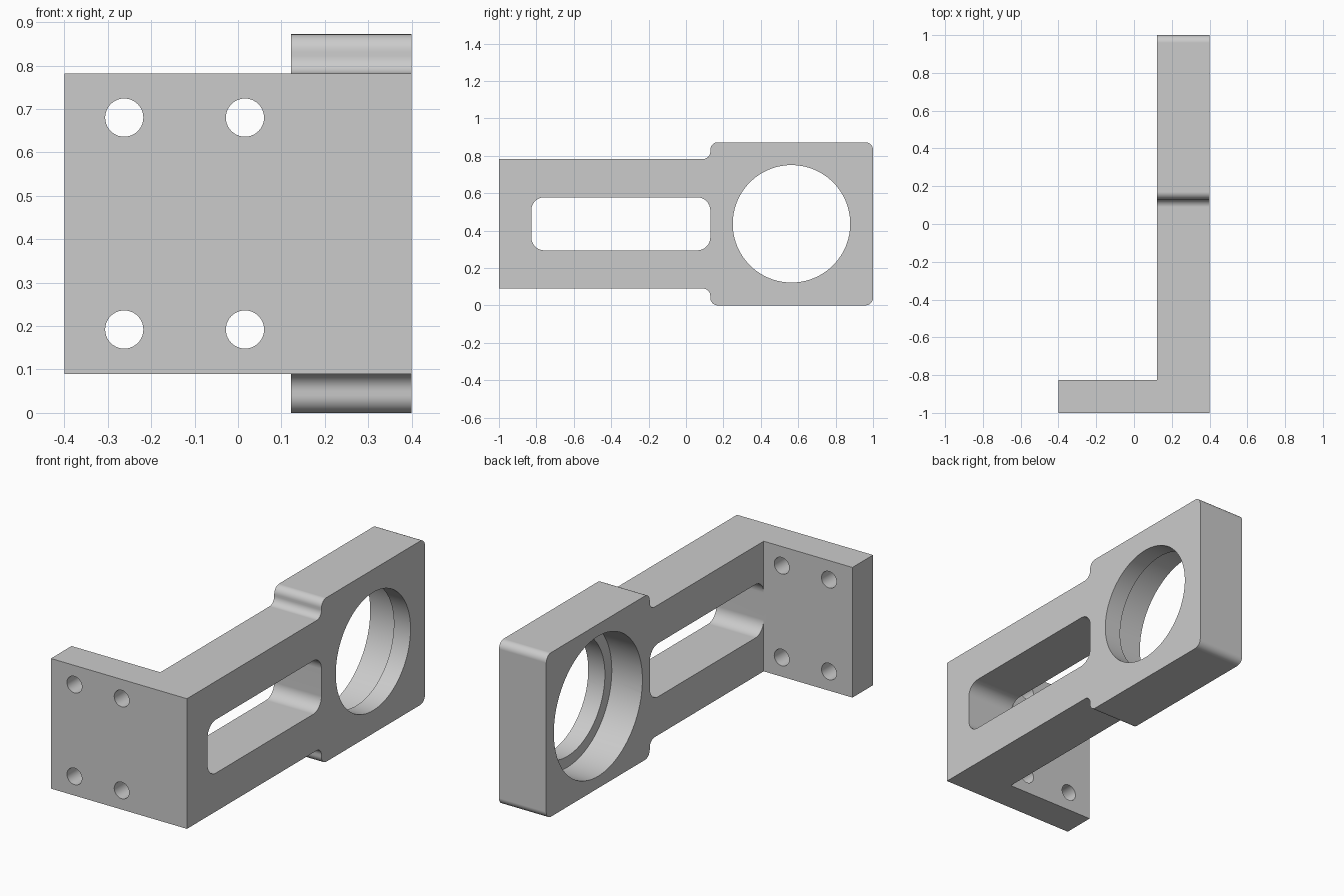
import bpy
import bmesh
from math import cos, sin, pi, radians
from mathutils import Vector

if "Cube" in bpy.data.objects:
    bpy.data.objects.remove(bpy.data.objects["Cube"])

grey = bpy.data.materials.new("plain grey")
grey.use_nodes = True
grey.diffuse_color = (0.6, 0.6, 0.6, 1)
grey.node_tree.nodes["Principled BSDF"].inputs["Base Color"].default_value = (0.6, 0.6, 0.6, 1)


def rounded(corners, steps=8):
    """Outline from (a, b, radius) right-angled corners."""
    pts = []
    for i, (a, b, r) in enumerate(corners):
        p = Vector((a, b))
        if not r:
            pts.append(p)
            continue
        u = (Vector(corners[i - 1][:2]) - p).normalized()
        v = (Vector(corners[(i + 1) % len(corners)][:2]) - p).normalized()
        c = p + r * (u + v)
        for k in range(steps + 1):
            t = k / steps * pi / 2
            pts.append(c - r * (v * cos(t) + u * sin(t)))
    return pts


def rectangle(a0, b0, a1, b1, r=0):
    return rounded([(a0, b0, r), (a1, b0, r), (a1, b1, r), (a0, b1, r)])


def circle(a, b, r, n=96):
    return [Vector((a + r * cos(2 * pi * i / n), b + r * sin(2 * pi * i / n))) for i in range(n)]


def prism(name, outline, axis, lo, hi):
    """Extrude an outline along x (outline in y, z) or along y (outline in x, z)."""
    bm = bmesh.new()
    place = (lambda p: (lo, p.x, p.y)) if axis == "x" else (lambda p: (p.x, lo, p.y))
    face = bm.faces.new([bm.verts.new(place(p)) for p in outline])
    new = bmesh.ops.extrude_face_region(bm, geom=[face])["geom"]
    shift = Vector((hi - lo, 0, 0) if axis == "x" else (0, hi - lo, 0))
    bmesh.ops.translate(bm, vec=shift, verts=[g for g in new if isinstance(g, bmesh.types.BMVert)])
    bmesh.ops.recalc_face_normals(bm, faces=bm.faces)
    mesh = bpy.data.meshes.new(name)
    bm.to_mesh(mesh)
    bm.free()
    mesh.materials.append(grey)
    ob = bpy.data.objects.new(name, mesh)
    bpy.context.collection.objects.link(ob)
    return ob


def combine(body, tool, operation):
    """Apply a boolean and discard the tool."""
    tool.hide_render = True
    mod = body.modifiers.new(operation.lower(), "BOOLEAN")
    mod.operation, mod.object, mod.solver = operation, tool, "EXACT"
    bpy.context.view_layer.objects.active = body
    bpy.ops.object.modifier_apply(modifier=mod.name)
    bpy.data.objects.remove(tool)


HEIGHT = 0.872
MID = HEIGHT / 2
LOW, HIGH = 0.09, HEIGHT - 0.09
INNER, OUTER = 0.122, 0.4
NECK, PLATE_BACK = 0.13, -0.827
FILLET = 0.04

# Arm with the taller clamp head, filleted at the neck
bracket = prism("bracket", rounded([
    (-1, LOW, 0), (NECK, LOW, FILLET), (NECK, 0, FILLET), (1, 0, FILLET),
    (1, HEIGHT, FILLET), (NECK, HEIGHT, FILLET), (NECK, HIGH, FILLET), (-1, HIGH, 0),
]), "x", INNER, OUTER)

# Mounting plate across the front
plate = prism("mounting_plate", rectangle(-0.4, LOW, OUTER, HIGH), "y", -1, PLATE_BACK)
combine(bracket, plate, "UNION")

# Long slot in the arm
slot = prism("slot_cutter", rectangle(PLATE_BACK, MID - 0.142, NECK, MID + 0.142, 0.07),
             "x", INNER - 0.05, OUTER + 0.1)
combine(bracket, slot, "DIFFERENCE")

# Through bore and the wider stepped bore on the inner side
for radius, end in ((0.314, OUTER + 0.1), (0.372, INNER + 0.18)):
    bore = prism("bore_cutter", circle(0.564, MID, radius), "x", INNER - 0.1, end)
    combine(bracket, bore, "DIFFERENCE")

# Four screw holes
for x in (-0.262, 0.016):
    for side in (-1, 1):
        hole = prism("screw_hole_cutter", circle(x, MID + side * 0.244, 0.044, 40),
                     "y", -1.1, PLATE_BACK + 0.1)
        combine(bracket, hole, "DIFFERENCE")

# Smooth curves, crisp edges, flat faces kept flat
bpy.ops.object.select_all(action="DESELECT")
bracket.select_set(True)
bpy.context.view_layer.objects.active = bracket
bpy.ops.object.shade_smooth_by_angle(angle=radians(30))
weighted = bracket.modifiers.new("weighted normals", "WEIGHTED_NORMAL")
weighted.keep_sharp = True
